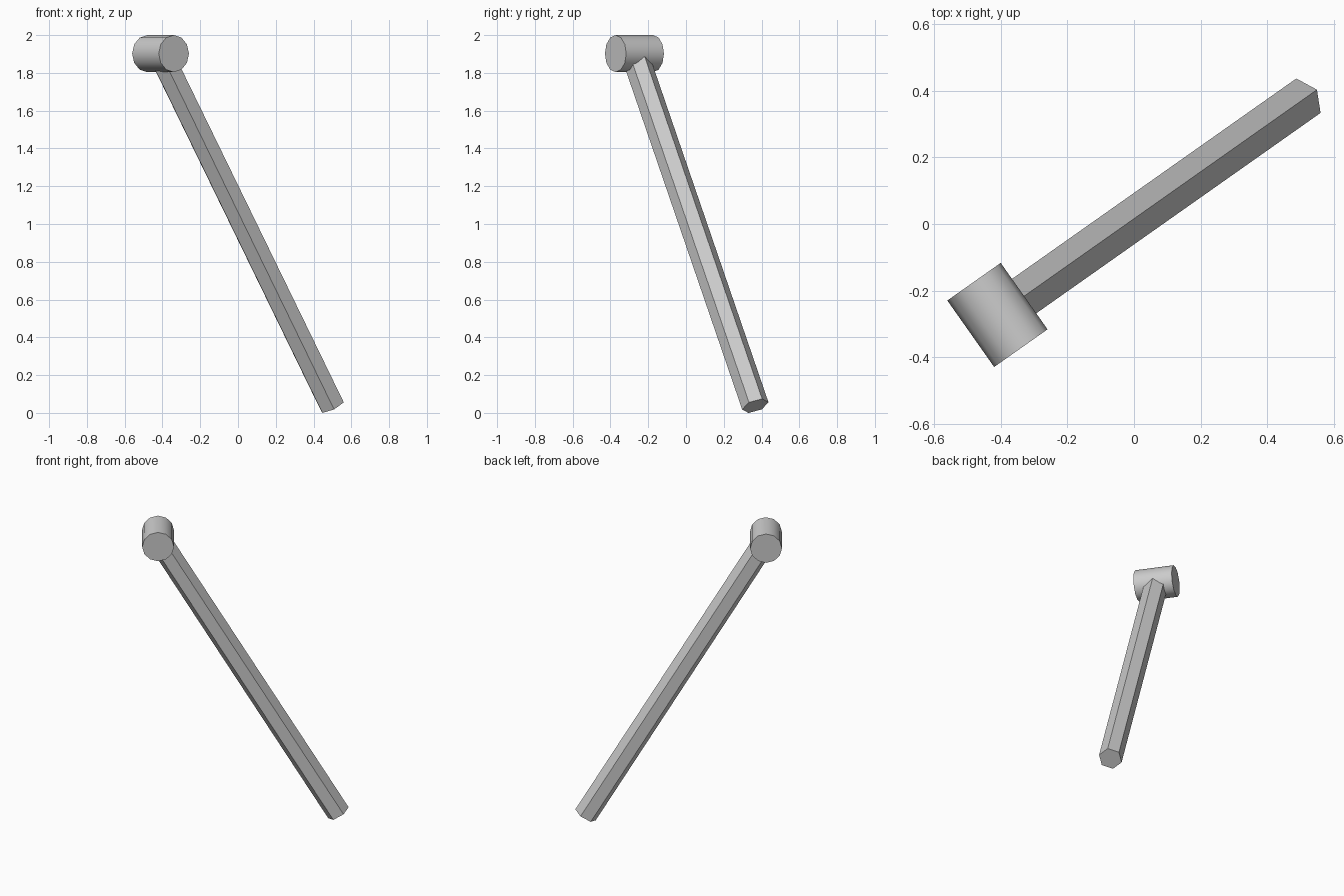
import bpy
from math import radians
from mathutils import Matrix, Vector

default = bpy.data.objects.get("Cube")
if default:
    bpy.data.objects.remove(default, do_unlink=True)

# One plain grey for the whole tool
grey = bpy.data.materials.new("plain_grey")
grey.use_nodes = True
colour = (0.6, 0.6, 0.6, 1.0)
grey.diffuse_color = colour
grey.node_tree.nodes["Principled BSDF"].inputs["Base Color"].default_value = colour


def prism(name, start, end, radius, sides):
    """Capped prism between two points, with one long edge kept uppermost."""
    axis = (end - start).normalized()
    side = Vector((0, 0, 1)).cross(axis).normalized()
    upper = axis.cross(side)
    if upper.z < 0:
        side, upper = -side, -upper
    bpy.ops.mesh.primitive_cylinder_add(vertices=sides, radius=radius,
                                        depth=(end - start).length)
    obj = bpy.context.object
    obj.name = name
    turn = Matrix((side, upper, axis)).transposed().to_4x4()
    obj.matrix_world = Matrix.Translation((start + end) / 2) @ turn
    obj.data.materials.append(grey)
    return obj


head_centre = Vector((-0.41, -0.273, 1.902))
handle_foot = Vector((0.498, 0.367, 0.037))

# Round head lies level, square to the handle
lean = handle_foot - head_centre
across = Vector((lean.y, -lean.x, 0)).normalized() * 0.122
prism("hammer_head", head_centre - across, head_centre + across, 0.098, 12)
bpy.ops.object.shade_smooth_by_angle(angle=radians(40))

# Six-sided handle runs from inside the head to the ground
prism("handle", handle_foot, head_centre, 0.073, 6)
